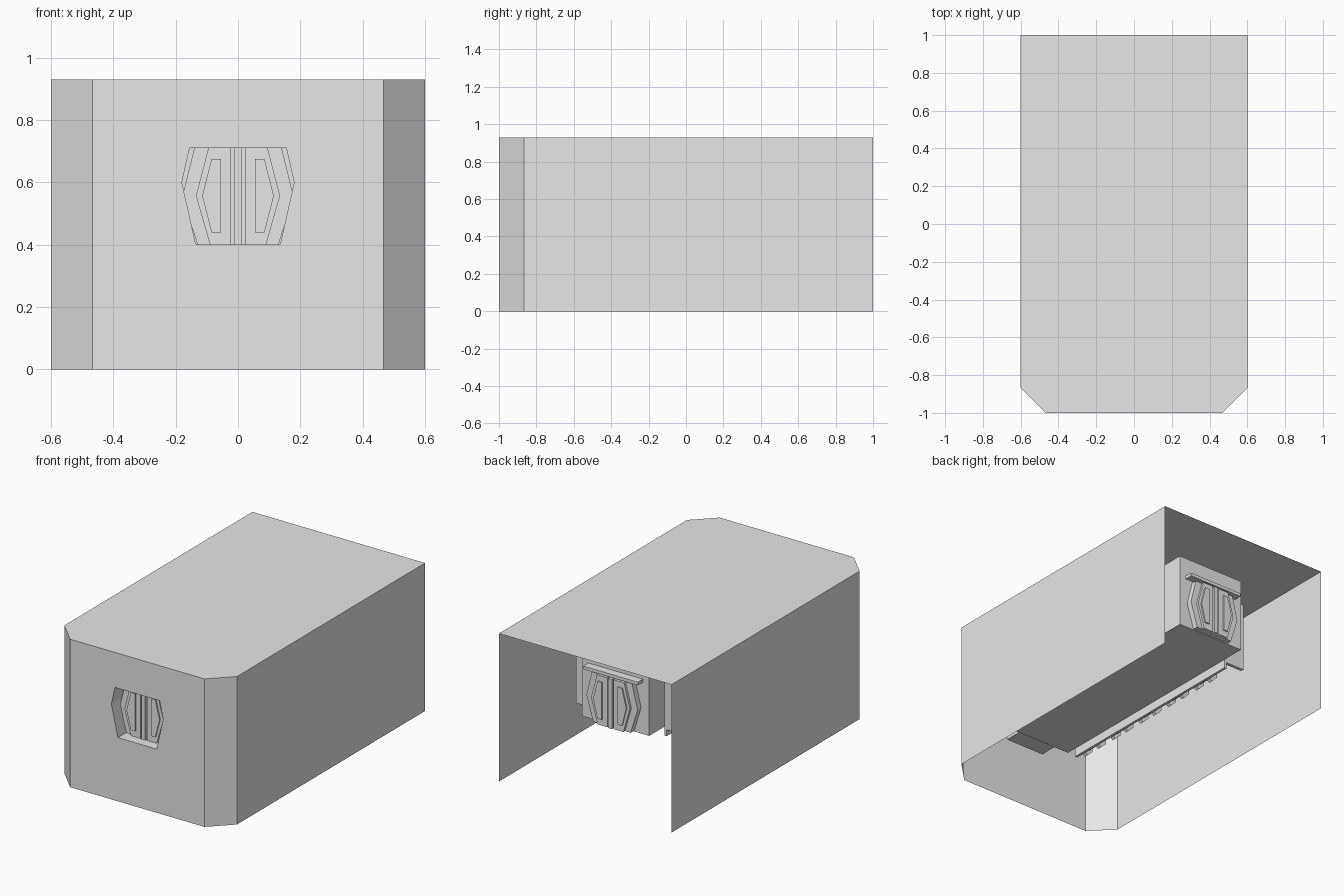
import bpy, bmesh

cube = bpy.data.objects.get("Cube")
if cube:
    bpy.data.objects.remove(cube, do_unlink=True)

grey = bpy.data.materials.new("plain_grey")
grey.use_nodes = True
colour = (0.8, 0.8, 0.8, 1)
grey.diffuse_color = colour
grey.node_tree.nodes["Principled BSDF"].inputs["Base Color"].default_value = colour

HEIGHT = 0.93
SIDE, FLAT, CORNER = 0.6, 0.467, -0.867
WALL = 0.234                    # corridor half width
FRONT_END, BACK_END = -0.885, 0.70
FLOOR, LOW, HIGH = 0.395, 0.40, 0.71


def finish(name, bm):
    mesh = bpy.data.meshes.new(name)
    bm.to_mesh(mesh)
    bm.free()
    mesh.materials.append(grey)
    obj = bpy.data.objects.new(name, mesh)
    bpy.context.collection.objects.link(obj)
    return obj


def face(bm, points):
    return bm.faces.new([bm.verts.new(p) for p in points])


def prism(name, profile, y0, y1):
    """Solid made by pushing an x-z outline along y."""
    bm = bmesh.new()
    f = face(bm, [(x, y0, z) for x, z in profile])
    moved = bmesh.ops.extrude_face_region(bm, geom=[f])["geom"]
    verts = [v for v in moved if isinstance(v, bmesh.types.BMVert)]
    bmesh.ops.translate(bm, verts=verts, vec=(0, y1 - y0, 0))
    bmesh.ops.recalc_face_normals(bm, faces=bm.faces)
    return finish(name, bm)


def box(name, x0, x1, y0, y1, z0, z1):
    return prism(name, [(x0, z0), (x1, z0), (x1, z1), (x0, z1)], y0, y1)


def flip_x(profile, s):
    return [(s * x, z) for x, z in profile]


# Outer shell: open underneath and at the back
plan = [(SIDE, 1), (SIDE, CORNER), (FLAT, -1), (-FLAT, -1), (-SIDE, CORNER), (-SIDE, 1)]
bm = bmesh.new()
face(bm, [(x, y, HEIGHT) for x, y in reversed(plan)])
for i, ((xa, ya), (xb, yb)) in enumerate(zip(plan, plan[1:])):
    if i != 2:
        face(bm, [(xb, yb, 0), (xa, ya, 0), (xa, ya, HEIGHT), (xb, yb, HEIGHT)])

# Front wall in two halves around the door opening, with its reveal
opening = [(0, HIGH), (0.155, HIGH), (0.18, 0.6), (0.135, LOW), (0, LOW)]
half = [(0, 0), (FLAT, 0), (FLAT, HEIGHT), (0, HEIGHT)] + opening
for s in (1, -1):
    pts = [(s * x, -1, z) for x, z in half]
    face(bm, pts if s > 0 else pts[::-1])
    for (xa, za), (xb, zb) in zip(opening, opening[1:]):
        quad = [(s * xa, -1, za), (s * xb, -1, zb),
                (s * xb, FRONT_END, zb), (s * xa, FRONT_END, za)]
        face(bm, quad if s > 0 else quad[::-1])
bmesh.ops.remove_doubles(bm, verts=bm.verts, dist=0.0005)
finish("outer_shell", bm)

# Corridor body
box("corridor_body", -WALL, WALL, FRONT_END, BACK_END, FLOOR, 0.86)

# Sliding doors at both ends
frame = [(0.13, LOW), (0.178, 0.557), (0.14, HIGH)]
leaf = [(0.022, LOW), (0.09, LOW), (0.135, 0.557), (0.095, HIGH), (0.022, HIGH)]
panel = [(0.055, 0.44), (0.085, 0.44), (0.115, 0.557), (0.085, 0.675), (0.055, 0.675)]
for end, y, out in (("front", FRONT_END, -1), ("back", BACK_END, 1)):
    outline = frame + flip_x(frame[::-1], -1)
    prism(end + "_door_frame", outline, y, y + out * 0.035)
    for side, s in (("left", 1), ("right", -1)):
        prism(f"{end}_door_leaf_{side}", flip_x(leaf, s), y, y + out * 0.05)
        prism(f"{end}_door_panel_{side}", flip_x(panel, s), y, y + out * 0.058)
    box(end + "_door_post", -0.013, 0.013, y, y + out * 0.055, LOW, HIGH)
box("back_door_lintel", -0.19, 0.19, BACK_END, BACK_END + 0.05, 0.72, 0.74)

# Side skirts, end plates and rows of buttresses
for side, s in (("left", 1), ("right", -1)):
    box("skirt_" + side, s * WALL, s * 0.25, -0.82, 0.55, 0.34, 0.42)
    box("end_plate_" + side, s * WALL, s * 0.38, 0.53, 0.55, 0.38, 0.82)
    for i in range(5):
        y = -0.7 + i * 0.255
        for j, dy in enumerate((-0.06, 0.06)):
            rib = [(WALL, 0.36), (0.27, 0.33), (0.31, 0.37), (0.31, 0.76), (WALL, 0.8)]
            prism(f"buttress_{side}_{i}_{j}", flip_x(rib, s), y + dy - 0.012, y + dy + 0.012)
        box(f"wall_pad_{side}_{i}", s * WALL, s * 0.275, y - 0.04, y + 0.04, 0.36, 0.74)
